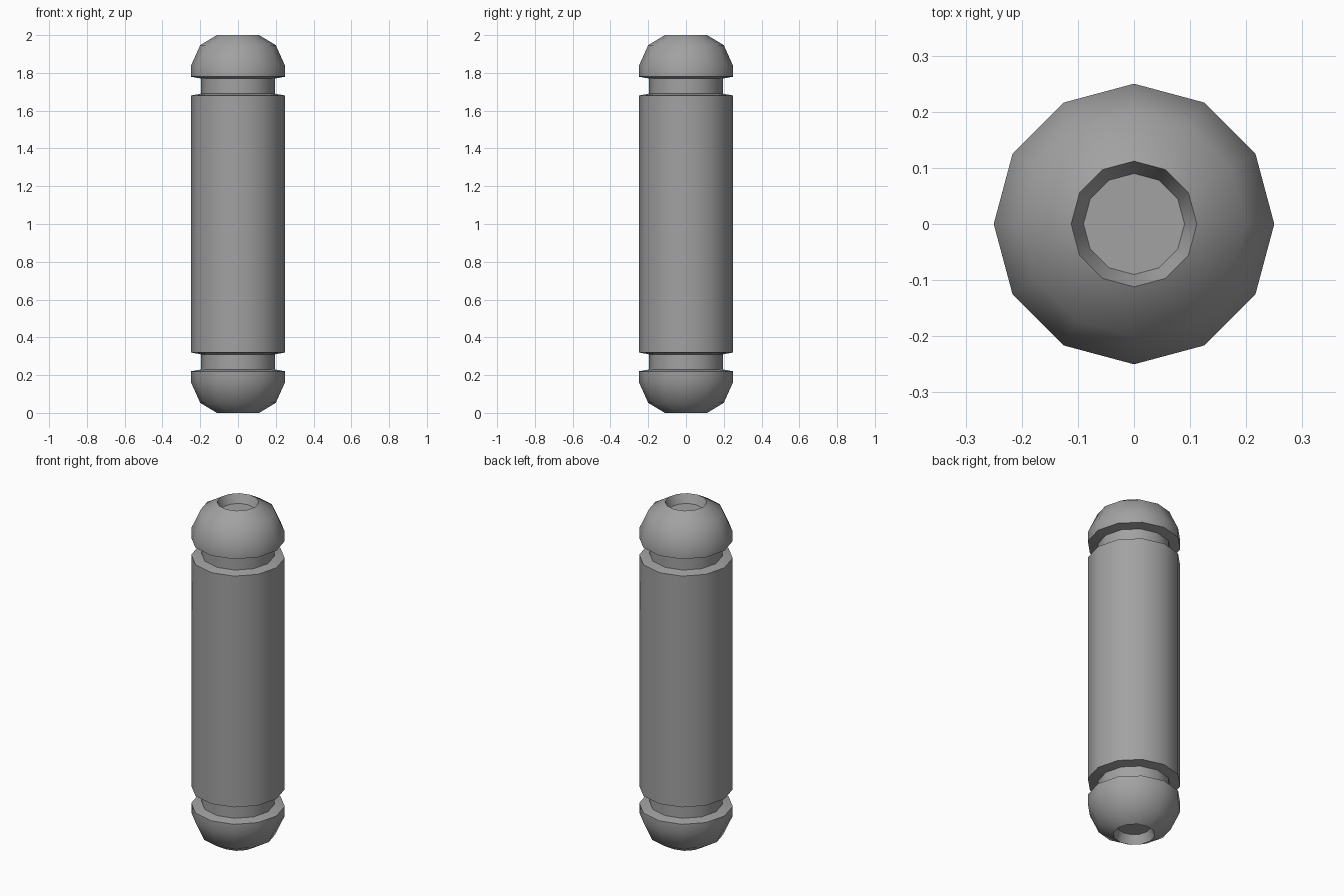
import bpy, math

cube = bpy.data.objects.get("Cube")
if cube:
    bpy.data.objects.remove(cube, do_unlink=True)

SIDES = 12
GREY = (0.36, 0.36, 0.36, 1)

steel = bpy.data.materials.new("plain grey")
steel.use_nodes = True
steel.diffuse_color = GREY
steel.node_tree.nodes["Principled BSDF"].inputs["Base Color"].default_value = GREY

# Upper half of the profile (radius, height), from recess floor to body edge
upper = [
    (0.09, 1.95), (0.112, 2.0),                 # end recess
    (0.20, 1.947), (0.25, 1.836), (0.25, 1.78),  # domed head
    (0.195, 1.77), (0.195, 1.69),               # groove
    (0.25, 1.68),                               # body edge
]
# The lower half mirrors the upper half
profile = upper + [(r, 2 - z) for r, z in reversed(upper)]


def lathe(name, points, sides):
    """Spin a profile around z and close both ends with flat caps."""
    verts = [(r * math.cos(math.tau * s / sides), r * math.sin(math.tau * s / sides), z)
             for r, z in points for s in range(sides)]
    faces = []
    for ring in range(len(points) - 1):
        a, b = ring * sides, (ring + 1) * sides
        for s in range(sides):
            t = (s + 1) % sides
            faces.append((a + s, b + s, b + t, a + t))
    last = (len(points) - 1) * sides
    faces.append(tuple(range(sides)))
    faces.append(tuple(last + s for s in reversed(range(sides))))
    mesh = bpy.data.meshes.new(name)
    mesh.from_pydata(verts, [], faces)
    mesh.materials.append(steel)
    obj = bpy.data.objects.new(name, mesh)
    bpy.context.collection.objects.link(obj)
    return obj


# Grooved pin with a domed, recessed head at each end
pin = lathe("grooved_pin", profile, SIDES)
bpy.ops.object.select_all(action="DESELECT")
pin.select_set(True)
bpy.context.view_layer.objects.active = pin
bpy.ops.object.shade_smooth_by_angle(angle=math.radians(42))
